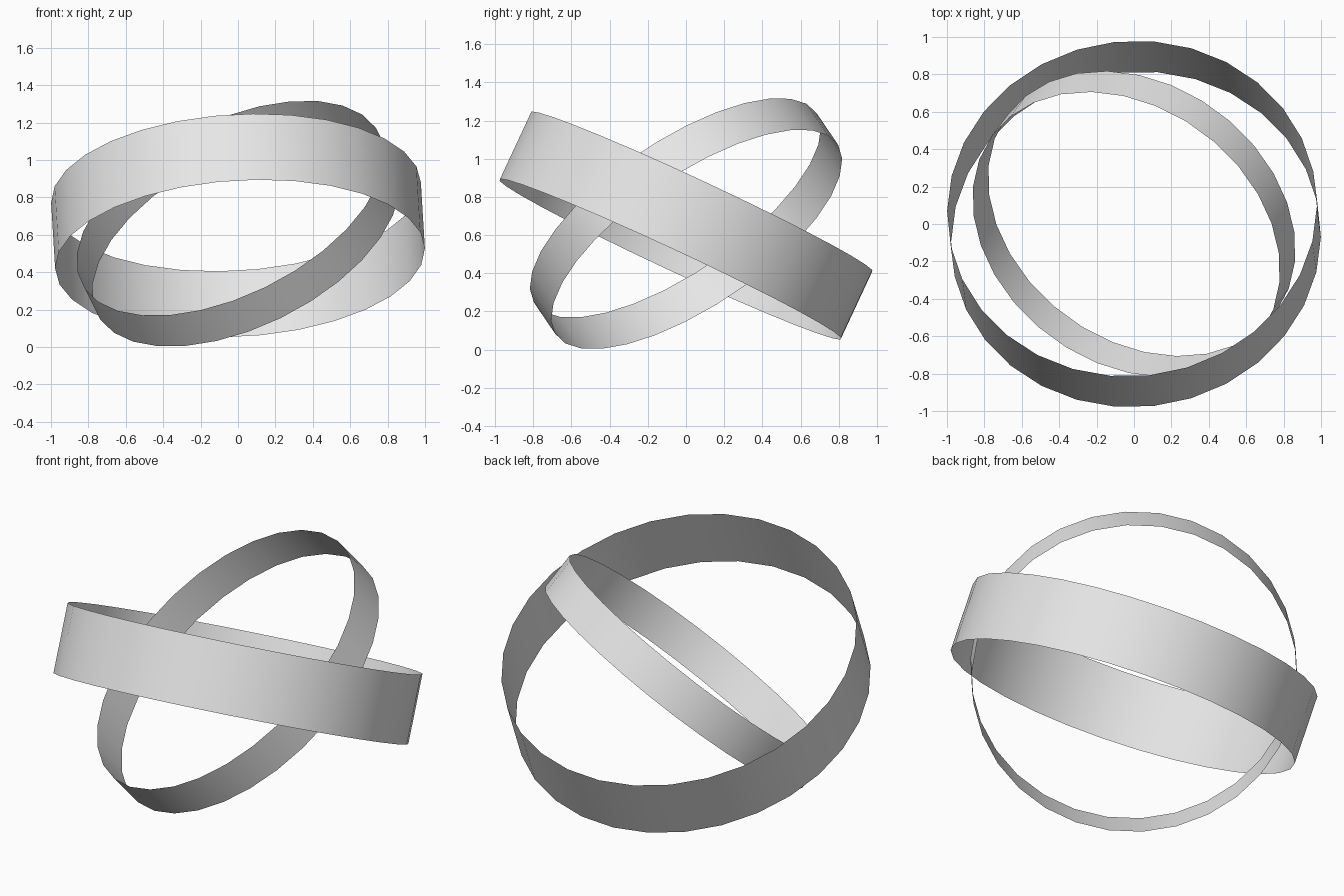
import bpy, bmesh, math
from mathutils import Vector

if "Cube" in bpy.data.objects:
    bpy.data.objects.remove(bpy.data.objects["Cube"])

grey = bpy.data.materials.new("light grey")
grey.diffuse_color = (0.8, 0.8, 0.8, 1)
grey.use_nodes = True
grey.node_tree.nodes["Principled BSDF"].inputs["Base Color"].default_value = grey.diffuse_color


def band(name, radius, width, axis, height, sides=30):
    """Thin open hoop around the given axis, centred at the given height."""
    bm = bmesh.new()
    rims = []
    for z in (-width / 2, width / 2):
        rims.append([bm.verts.new((radius * math.cos(2 * math.pi * i / sides),
                                   radius * math.sin(2 * math.pi * i / sides), z))
                     for i in range(sides)])
    low, high = rims
    for i in range(sides):
        j = (i + 1) % sides
        bm.faces.new((low[i], low[j], high[j], high[i])).smooth = True
    mesh = bpy.data.meshes.new(name)
    bm.to_mesh(mesh)
    bm.free()
    mesh.materials.append(grey)
    obj = bpy.data.objects.new(name, mesh)
    bpy.context.collection.objects.link(obj)
    obj.rotation_mode = 'QUATERNION'
    obj.rotation_quaternion = Vector((0, 0, 1)).rotation_difference(Vector(axis).normalized())
    obj.location = (0, 0, height)
    return obj


# Wide outer hoop, leaning backwards at the top
band("outer_ring", 0.99, 0.39, (-0.055, 0.422, 0.905), 0.65)
# Narrow inner hoop, leaning the other way
band("inner_ring", 0.891, 0.216, (-0.385, -0.518, 0.764), 0.66)
